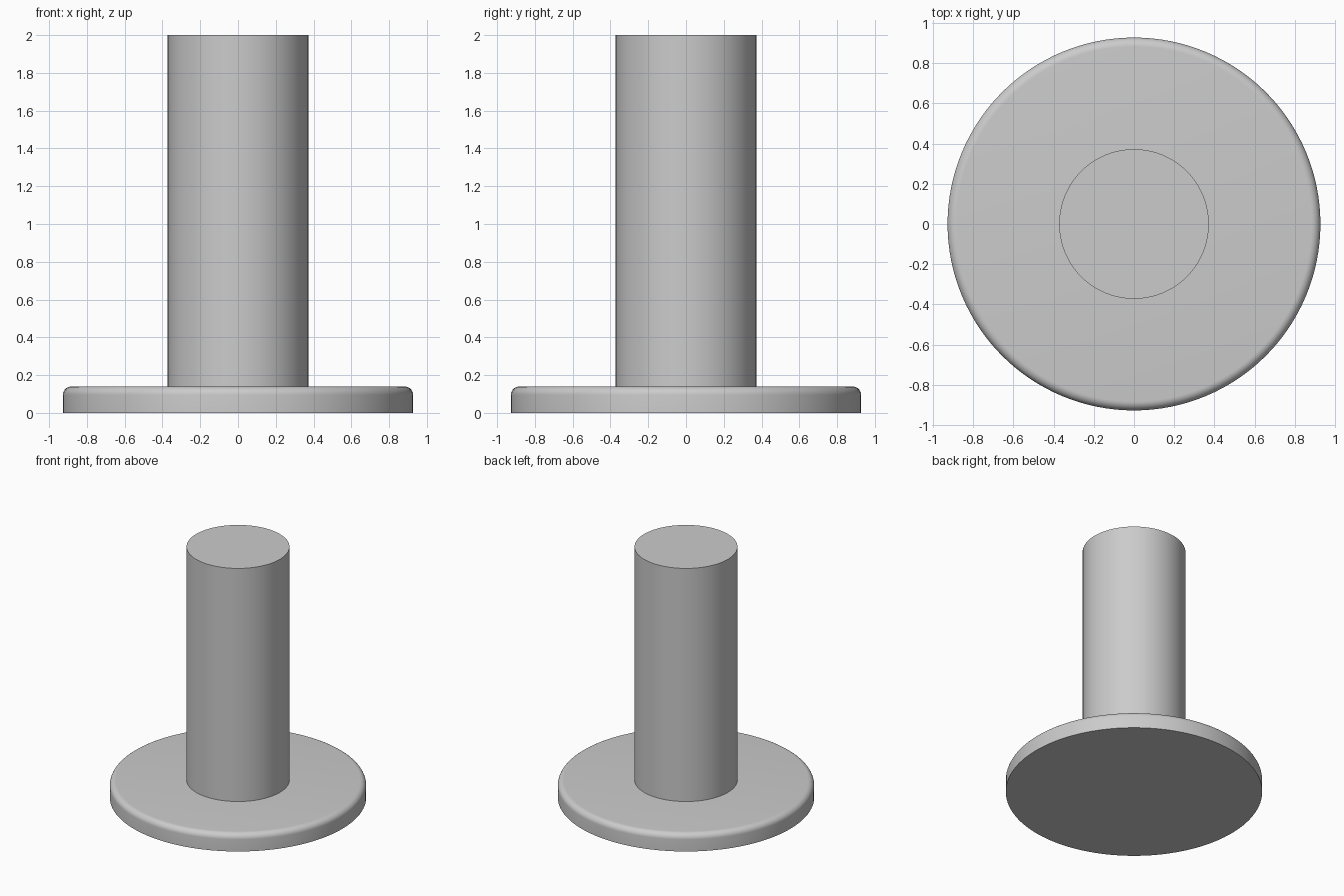
import bpy
import math

cube = bpy.data.objects.get("Cube")
if cube:
    bpy.data.objects.remove(cube, do_unlink=True)

BASE_RADIUS, BASE_HEIGHT, ROUNDING = 0.927, 0.14, 0.045
POST_RADIUS, TOP = 0.372, 2.0

grey = bpy.data.materials.new("plain grey")
grey.use_nodes = True
colour = (0.6, 0.6, 0.6, 1)
grey.diffuse_color = colour
grey.node_tree.nodes["Principled BSDF"].inputs["Base Color"].default_value = colour


def disc(name, radius, bottom, top):
    """Upright smooth-sided cylinder between two heights."""
    bpy.ops.mesh.primitive_cylinder_add(
        vertices=128, radius=radius, depth=top - bottom,
        location=(0, 0, (bottom + top) / 2))
    obj = bpy.context.object
    obj.name = name
    obj.data.materials.append(grey)
    return obj


# Round flange with a softened upper rim
base = disc("base_flange", BASE_RADIUS, 0, BASE_HEIGHT)
weights = base.data.attributes.new("bevel_weight_edge", "FLOAT", "EDGE")
for edge in base.data.edges:
    if all(base.data.vertices[v].co.z > 0 for v in edge.vertices):
        weights.data[edge.index].value = 1
bevel = base.modifiers.new("rounded_rim", "BEVEL")
bevel.limit_method = "WEIGHT"
bevel.width = ROUNDING
bevel.segments = 8
bpy.ops.object.modifier_apply(modifier=bevel.name)
bpy.ops.object.shade_smooth_by_angle(angle=math.radians(30))

# Solid post standing on the flange
disc("post", POST_RADIUS, BASE_HEIGHT, TOP)
bpy.ops.object.shade_smooth_by_angle(angle=math.radians(30))
